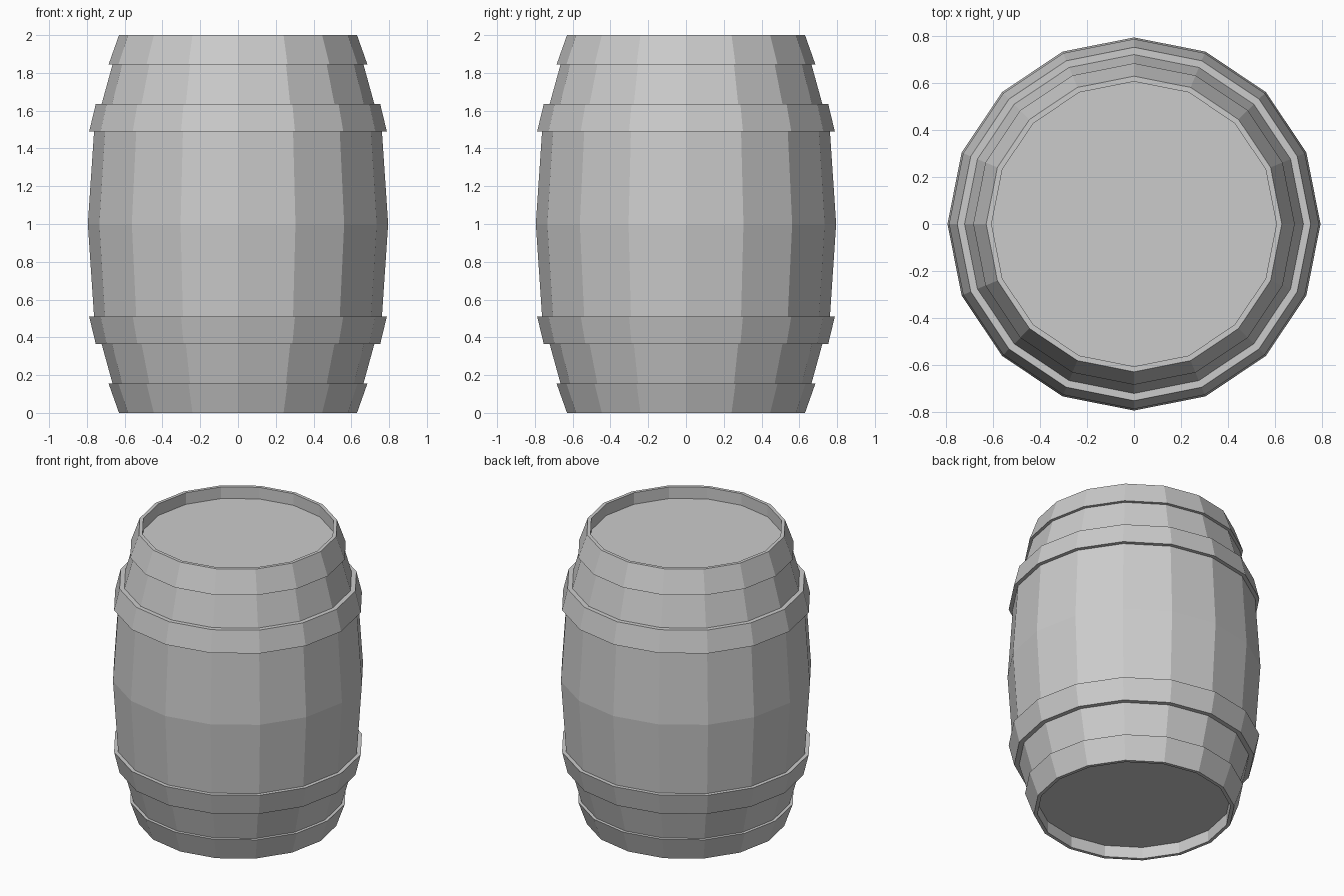
import bpy, bmesh, math

if "Cube" in bpy.data.objects:
    bpy.data.objects.remove(bpy.data.objects["Cube"])

SIDES = 16


def lathe(name, profile, closed=False):
    """Spin an (r, z) profile around z; open profiles are capped at both ends."""
    bm = bmesh.new()
    rings = []
    for r, z in profile:
        rings.append([bm.verts.new((r * math.cos(math.tau * i / SIDES),
                                    r * math.sin(math.tau * i / SIDES), z))
                      for i in range(SIDES)])
    pairs = list(zip(rings, rings[1:]))
    if closed:
        pairs.append((rings[-1], rings[0]))
    for a, b in pairs:
        for i in range(SIDES):
            j = (i + 1) % SIDES
            bm.faces.new((a[i], a[j], b[j], b[i]))
    if not closed:
        bm.faces.new(rings[0][::-1])
        bm.faces.new(rings[-1])
    bmesh.ops.recalc_face_normals(bm, faces=bm.faces)
    mesh = bpy.data.meshes.new(name)
    bm.to_mesh(mesh)
    bm.free()
    obj = bpy.data.objects.new(name, mesh)
    bpy.context.collection.objects.link(obj)
    return obj


def flip(profile):
    return [(r, 2 - z) for r, z in reversed(profile)]


# Bulging staves with a recessed head at each end
upper = [(0.762, 1.49), (0.722, 1.635), (0.664, 1.845),
         (0.62, 2.0), (0.607, 2.0), (0.607, 1.92)]
lathe("barrel_body", flip(upper) + [(0.795, 1.0)] + upper)

# Hoops: a rim hoop and a belly hoop at both ends
hoops = {
    "rim_hoop": [(0.655, 1.845), (0.685, 1.845), (0.63, 2.0), (0.612, 2.0)],
    "belly_hoop": [(0.755, 1.49), (0.788, 1.49), (0.753, 1.635), (0.715, 1.635)],
}
for name, profile in hoops.items():
    lathe("upper_" + name, profile, closed=True)
    lathe("lower_" + name, flip(profile), closed=True)
